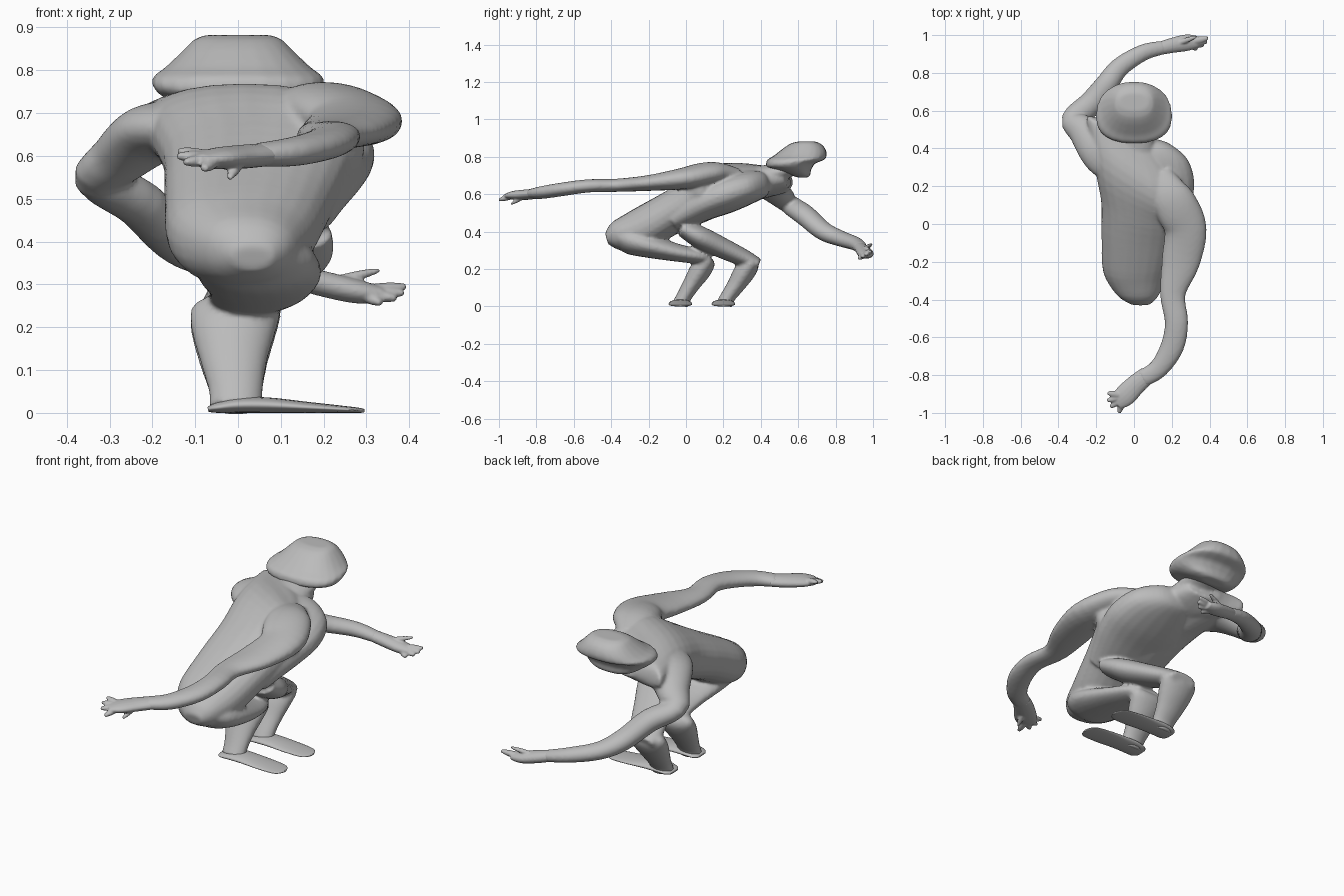
import bpy, bmesh, math
from mathutils import Vector

clay = bpy.data.materials.new("clay grey")
clay.diffuse_color = (0.5, 0.5, 0.5, 1)


def smooth_path(stations, steps=4):
    """Catmull-Rom interpolation through station tuples."""
    out, n = [], len(stations)
    for i in range(n - 1):
        p = [stations[max(0, min(n - 1, i + k))] for k in (-1, 0, 1, 2)]
        for s in range(steps):
            t = s / steps
            out.append([0.5 * (2 * b + (c - a) * t + (2 * a - 5 * b + 4 * c - d) * t * t
                               + (3 * b - a - 3 * c + d) * t ** 3)
                        for a, b, c, d in zip(*p)])
    out.append(list(stations[-1]))
    return out


def loft(bm, stations, sides=24, axis_x=False, level=False, power=1.0):
    """Skin rounded rings (x, y, z, half width, half thickness, yaw)."""
    pts = smooth_path(stations)
    rings = []
    for i, p in enumerate(pts):
        c = Vector(p[:3])
        t = (Vector(pts[min(i + 1, len(pts) - 1)][:3]) - Vector(pts[max(i - 1, 0)][:3])).normalized()
        if level:
            t = Vector((0, 0, 1))
        if axis_x or level:
            yaw = math.radians(p[5]) if len(p) > 5 else 0
            side = Vector((math.cos(yaw), math.sin(yaw), 0))
        else:
            side = t.cross(Vector((0, 0, 1))).normalized()
        up = side.cross(t).normalized()
        ring = []
        for k in range(sides):
            a = 2 * math.pi * k / sides
            u, v = [math.copysign(abs(w) ** power, w) for w in (math.cos(a), math.sin(a))]
            ring.append(bm.verts.new(c + side * p[3] * u + up * p[4] * v))
        rings.append(ring)
    for r, q in zip(rings, rings[1:]):
        for k in range(sides):
            j = (k + 1) % sides
            bm.faces.new((r[k], r[j], q[j], q[k]))
    bm.faces.new(rings[0][::-1])
    bm.faces.new(rings[-1])


def finish(bm, name, voxel=0.0, rounds=0):
    bmesh.ops.recalc_face_normals(bm, faces=bm.faces)
    me = bpy.data.meshes.new(name)
    bm.to_mesh(me)
    bm.free()
    me.materials.append(clay)
    me.polygons.foreach_set("use_smooth", [True] * len(me.polygons))
    ob = bpy.data.objects.new(name, me)
    bpy.context.collection.objects.link(ob)
    if voxel:
        m = ob.modifiers.new("fuse", 'REMESH')
        m.mode, m.voxel_size, m.use_smooth_shade = 'VOXEL', voxel, True
        s = ob.modifiers.new("soften", 'SMOOTH')
        s.factor, s.iterations = 0.5, rounds
    return ob


# Body: torso, neck, arms and legs fused into one skin
bm = bmesh.new()
loft(bm, [(.035, -.425, .363, .05, .03, 0), (.02, -.37, .378, .115, .08, 0),
          (.008, -.25, .41, .172, .112, 0), (.028, -.08, .50, .20, .115, -4),
          (.045, .08, .58, .23, .125, -16), (.04, .22, .65, .295, .12, -30),
          (.0, .36, .668, .31, .09, -36), (-.04, .46, .672, .22, .075, -30),
          (-.01, .54, .69, .09, .05, -10)], axis_x=True, power=.9)
# rib cage on the forward side
loft(bm, [(.06, -.08, .46, .165, .07), (.065, .0, .51, .195, .09), (.065, .1, .56, .235, .10),
          (.075, .22, .605, .245, .105), (.085, .34, .64, .2, .09), (.085, .42, .655, .11, .065),
          (.085, .45, .66, .03, .02)], axis_x=True, power=.9)
# neck
loft(bm, [(.0, .38, .69, .11, .06), (.0, .50, .72, .10, .05), (.0, .60, .76, .10, .045)], axis_x=True)
# trailing arm
loft(bm, [(.14, .27, .70, .06, .04), (.18, .17, .715, .10, .055), (.225, .09, .708, .115, .06),
          (.273, -.03, .682, .112, .056), (.247, -.2, .66, .102, .042),
          (.205, -.37, .648, .068, .035), (.225, -.52, .645, .062, .035), (.202, -.65, .628, .062, .036),
          (.13, -.765, .61, .052, .034), (.04, -.82, .602, .047, .027)], power=.95)
# leading arm
loft(bm, [(-.06, .29, .665, .08, .05), (-.13, .35, .665, .12, .062), (-.2, .425, .652, .115, .068),
          (-.27, .495, .60, .082, .062), (-.318, .555, .545, .066, .052), (-.228, .637, .487, .066, .055),
          (-.148, .735, .403, .06, .05), (-.075, .83, .362, .052, .042), (.05, .908, .335, .044, .036),
          (.16, .935, .312, .036, .028)])
# thighs
loft(bm, [(.03, -.36, .37, .11, .05), (.04, -.3, .355, .14, .075), (.05, -.2, .325, .145, .065),
          (.05, -.05, .288, .12, .048), (.03, .07, .267, .10, .04), (.0, .13, .25, .085, .03)], axis_x=True)
loft(bm, [(.13, -.02, .42, .09, .045), (.105, .08, .367, .115, .06), (.055, .2, .31, .107, .055),
          (.01, .32, .255, .095, .045), (.0, .39, .225, .08, .03)], axis_x=True)
# shins
for dy, dz in ((0, 0), (.235, -.01)):
    loft(bm, [(.0, .125 + dy, .262 + dz, .085, .03), (-.005, .11 + dy, .24 + dz, .105, .05),
              (-.01, .075 + dy, .19 + dz, .098, .057), (-.01, .03 + dy, .12 + dz, .078, .047),
              (-.005, -.012 + dy, .05, .063, .04), (-.005, -.03 + dy, .01, .063, .045)], axis_x=True)
finish(bm, "body", 0.009, 4)

# Feet: long flat wedges pointing sideways
for name, y in (("rear_foot", -.03), ("front_foot", .20)):
    bm = bmesh.new()
    loft(bm, [(-.07, y, .008, .035, .006), (-.05, y, .012, .054, .012), (.0, y, .018, .06, .018),
              (.07, y, .018, .06, .018), (.16, y, .013, .063, .013), (.25, y, .008, .058, .008),
              (.282, y, .006, .042, .006), (.295, y, .005, .015, .004)])
    finish(bm, name)

# Head: flat-topped skull with a wide brim, forward brow and small jaw
bm = bmesh.new()
loft(bm, [(.0, .625, .69, .07, .03), (.0, .61, .705, .12, .055), (.0, .58, .728, .16, .088),
          (.0, .555, .745, .185, .122), (.0, .56, .765, .2, .132), (.0, .588, .785, .198, .152),
          (.0, .61, .805, .172, .142), (.0, .625, .83, .145, .125), (.0, .635, .855, .12, .102),
          (.0, .64, .873, .1, .075), (.0, .645, .882, .075, .045)], level=True, power=.85)
finish(bm, "head", 0.008, 3)


def hand(name, palm, tips, thumb):
    """Flat palm with four fingers fanned from its end and a thumb."""
    bm = bmesh.new()
    loft(bm, palm, 16)
    end, mid = Vector(palm[-2][:3]), Vector(palm[1][:3])
    for root, tip, r in [(end, t, .018) for t in tips] + [(mid, thumb, .014)]:
        tip = Vector(tip)
        start = root.lerp(tip, .1)
        half = root.lerp(tip, .65)
        loft(bm, [(*start, r, r * .85), (*half, r, r * .8), (*tip, r * .5, r * .4)], 10)
    finish(bm, name, 0.005, 3)


hand("trailing_hand",
     [(.07, -.80, .603, .047, .027), (.01, -.85, .598, .054, .028),
      (-.05, -.91, .594, .058, .025), (-.095, -.945, .59, .042, .014)],
     [(-.14, -.895, .612), (-.142, -.935, .60), (-.125, -.97, .585), (-.08, -1.0, .57)],
     (-.02, -.935, .548))
hand("leading_hand",
     [(.14, .93, .316, .035, .028), (.2, .945, .301, .04, .03),
      (.28, .96, .283, .044, .028), (.335, .965, .277, .032, .018)],
     [(.392, .985, .295), (.388, .965, .28), (.37, .945, .267), (.335, .925, .256)],
     (.33, .992, .333))
